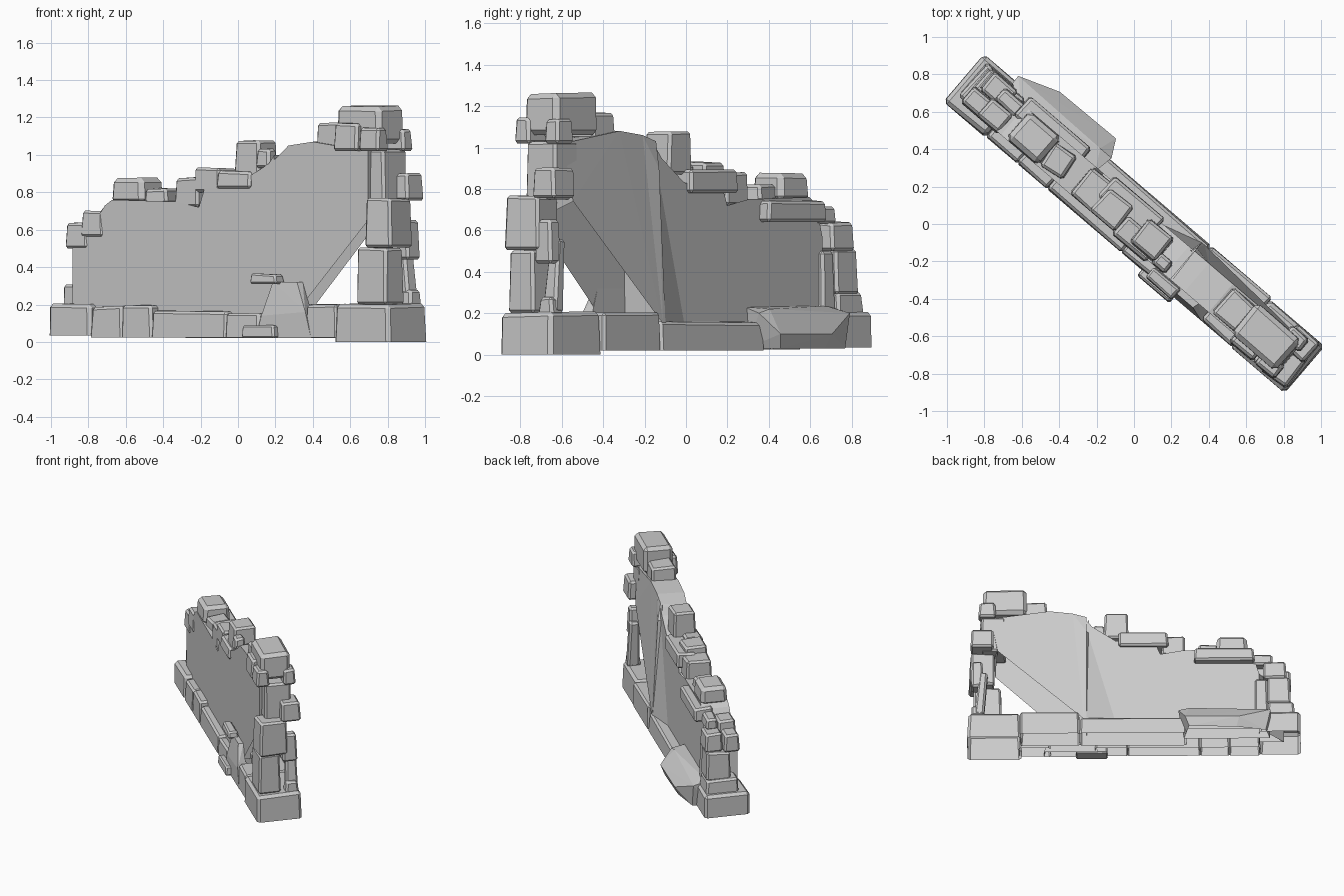
import bpy, bmesh, math, random
from mathutils import Matrix, Vector

random.seed(4)
cube = bpy.data.objects.get("Cube")
if cube:
    bpy.data.objects.remove(cube, do_unlink=True)

stone = bpy.data.materials.new("grey stone")
stone.use_nodes = True
colour = (0.6, 0.6, 0.6, 1)
stone.diffuse_color = colour
stone.node_tree.nodes["Principled BSDF"].inputs["Base Color"].default_value = colour

# The wall runs diagonally: u along it, v through it (+v is the back)
WALL = Matrix.Rotation(math.radians(-40.5), 4, 'Z')


def finish(name, bm, hollow=False):
    """Make the object; hollow ones are open on the underside."""
    bmesh.ops.recalc_face_normals(bm, faces=bm.faces)
    bm.normal_update()
    if hollow:
        under = [f for f in bm.faces if f.normal.z < -0.5]
        bmesh.ops.delete(bm, geom=under, context='FACES')
    bm.transform(WALL)
    mesh = bpy.data.meshes.new(name)
    bm.to_mesh(mesh)
    bm.free()
    mesh.materials.append(stone)
    obj = bpy.data.objects.new(name, mesh)
    bpy.context.collection.objects.link(obj)


def block(name, u0, u1, v0, v1, z0, z1, turn=0, lean=0, bevel=0.014, hollow=False):
    """Rough chamfered stone between the given limits."""
    bm = bmesh.new()
    bmesh.ops.create_cube(bm, size=1)
    size = Vector((u1 - u0, v1 - v0, z1 - z0))
    sharp = [e for e in bm.edges if not hollow or any(v.co.z > 0 for v in e.verts)]
    for v in bm.verts:
        top = v.co.z > 0
        v.co = Vector(a * b for a, b in zip(v.co, size))
        if top:
            for i in range(3):
                v.co[i] -= math.copysign(random.uniform(0, 0.012), v.co[i])
    width = min(bevel, min(size) * 0.2)
    bmesh.ops.bevel(bm, geom=sharp, offset=width, segments=1, affect='EDGES')
    centre = Vector(((u0 + u1) / 2, (v0 + v1) / 2, (z0 + z1) / 2))
    bm.transform(Matrix.Translation(centre) @ Matrix.Rotation(math.radians(turn), 4, 'Z')
                 @ Matrix.Rotation(math.radians(lean), 4, 'Y'))
    finish(name, bm, hollow)


def slab(name, front, back):
    """Hollow prism between two outlines of (u, v, z) points."""
    bm = bmesh.new()
    f = [bm.verts.new(p) for p in front]
    b = [bm.verts.new(p) for p in back]
    caps = [bm.faces.new(f), bm.faces.new(b[::-1])]
    for i in range(len(f)):
        j = (i + 1) % len(f)
        bm.faces.new((f[j], f[i], b[i], b[j]))
    bmesh.ops.triangulate(bm, faces=caps)
    finish(name, bm, True)


def boulder(name, points):
    bm = bmesh.new()
    for p in points:
        bm.verts.new(p)
    bmesh.ops.convex_hull(bm, input=bm.verts[:])
    finish(name, bm, True)


# Broken plaster wall: low half, then the tall half with a missing corner
low = [(-1.08, .1), (-1.08, .5), (-.99, .56), (-.85, .73), (-.8, .76), (-.35, .75),
       (-.3, .68), (-.19, .72), (-.15, .82), (.13, .83), (.3, .95), (.34, 1.0), (.34, .1)]
slab("low_wall", [(u, -.1, z) for u, z in low],
     [(max(u, -.9), .1, z) for u, z in low])
slab("tall_wall",
     [(.2, -.1, .1), (.2, -.1, .9), (.35, -.1, .98), (.44, -.1, 1.05), (.61, -.1, 1.07),
      (1.0, -.1, 1.02), (1.0, -.1, .65), (.54, -.1, .2)],
     [(.34, .16, .15), (.34, .12, .9), (.34, .1, 1.03), (.44, .1, 1.06), (.61, .1, 1.08),
      (1.03, .1, 1.02), (.98, .12, .74), (.36, .16, .15)])
boulder("wall_seam", [(.33, .09, 1.02), (.34, .16, .15), (.13, .1, .15), (.34, .05, .15)])

# Foundation stones
block("base_end_left", -1.2, -.9, -.165, .17, .035, .21, bevel=.02, hollow=True)
block("base_end_left_cap", -1.16, -.96, -.09, .15, .19, .31)
block("base_end_right", .81, 1.2, -.165, .165, 0, .21, bevel=.02, hollow=True)
for i, (u0, u1, z1) in enumerate([(-.91, -.68, .195), (-.69, -.47, .2), (-.48, .05, .17),
                                  (.04, .28, .155), (.6, .83, .205)]):
    block(f"base_front_{i}", u0, u1, -.16, -.04, .025, z1, hollow=True)
for i, (u0, u1, z1) in enumerate([(.39, .82, .205), (-.38, .39, .165)]):
    block(f"base_back_{i}", u0, u1, 0, .18, .02, z1, hollow=True)

# Fallen rocks against the wall
boulder("back_rock", [(-.98, .08, .03), (-.95, .2, .03), (-.74, .25, .03), (-.4, .26, .03),
                      (-.36, .08, .03), (-.98, .08, .23), (-.985, .2, .2), (-.76, .28, .1),
                      (-.37, .285, .1), (-.32, .19, .2), (-.34, .08, .23), (-.9, .12, .235),
                      (-.4, .19, .22)])
boulder("front_rock", [(.26, -.16, .02), (.65, -.16, .02), (.26, -.09, .02), (.65, -.09, .02),
                       (.3, -.16, .14), (.61, -.16, .16), (.36, -.135, .32), (.53, -.135, .32),
                       (.34, -.1, .32), (.54, -.1, .32)])
block("front_step", .19, .42, -.2, -.1, .02, .09, bevel=.01)
block("front_ledge", .23, .42, -.18, -.1, .31, .37, bevel=.01)

# Stones of the tall end, from the bottom up
block("end_stone_low", .95, 1.16, -.145, .02, .2, .51)
block("end_sliver", 1.06, 1.13, .06, .15, .2, .56, lean=-6)
block("end_pebble", 1.08, 1.17, .05, .15, .19, .28)
block("end_shard", 1.08, 1.17, .03, .14, .44, .66)
block("end_stone_wide", 1.01, 1.185, -.15, .06, .505, .77, turn=5)
block("end_stone_side", 1.01, 1.175, .02, .165, .755, .905)
block("end_stone_high", .92, 1.1, -.085, .11, .75, 1.04)
block("top_chip_back", .99, 1.12, .05, .14, 1.02, 1.14)
block("top_chip_front", .97, 1.11, -.15, -.05, 1.02, 1.15)
block("top_chip_inner", .79, .96, -.15, -.04, 1.02, 1.175)
block("top_stone", .77, 1.09, -.11, .11, 1.06, 1.268, bevel=.025)
block("top_stone_small", .62, .79, -.09, .09, 1.04, 1.175)

# Stepped stones along the broken edge
block("step_stone_high", .04, .22, -.09, .08, .87, 1.085)
block("step_chip_high", .2, .3, -.1, -.02, .93, 1.04)
block("step_slab_back", -.25, .11, -.02, .13, .78, .9)
block("step_slab_front", -.06, .18, -.12, .02, .82, .92)
block("step_chip", -.23, -.05, -.1, .07, .8, .935)
block("step_stone_mid", -.37, -.2, -.1, .09, .72, .885)
block("step_stone_low", -.82, -.59, -.1, .1, .74, .885, bevel=.025)
block("step_chip_low", -.6, -.45, -.08, .07, .73, .825, turn=8)
block("back_slab", -.87, -.43, .02, .16, .64, .75)

# Stones of the low end
block("low_end_top", -1.02, -.86, -.11, .03, .56, .705)
block("low_end_chip", -1.0, -.85, .02, .11, .63, .725)
block("low_end_front", -1.13, -.97, -.11, .01, .5, .645)
block("low_end_back", -1.1, -.93, .01, .14, .5, .645)
block("low_end_stone", -1.13, -.96, -.04, .14, .29, .51)
block("low_end_inner", -.97, -.87, .02, .13, .2, .51)
